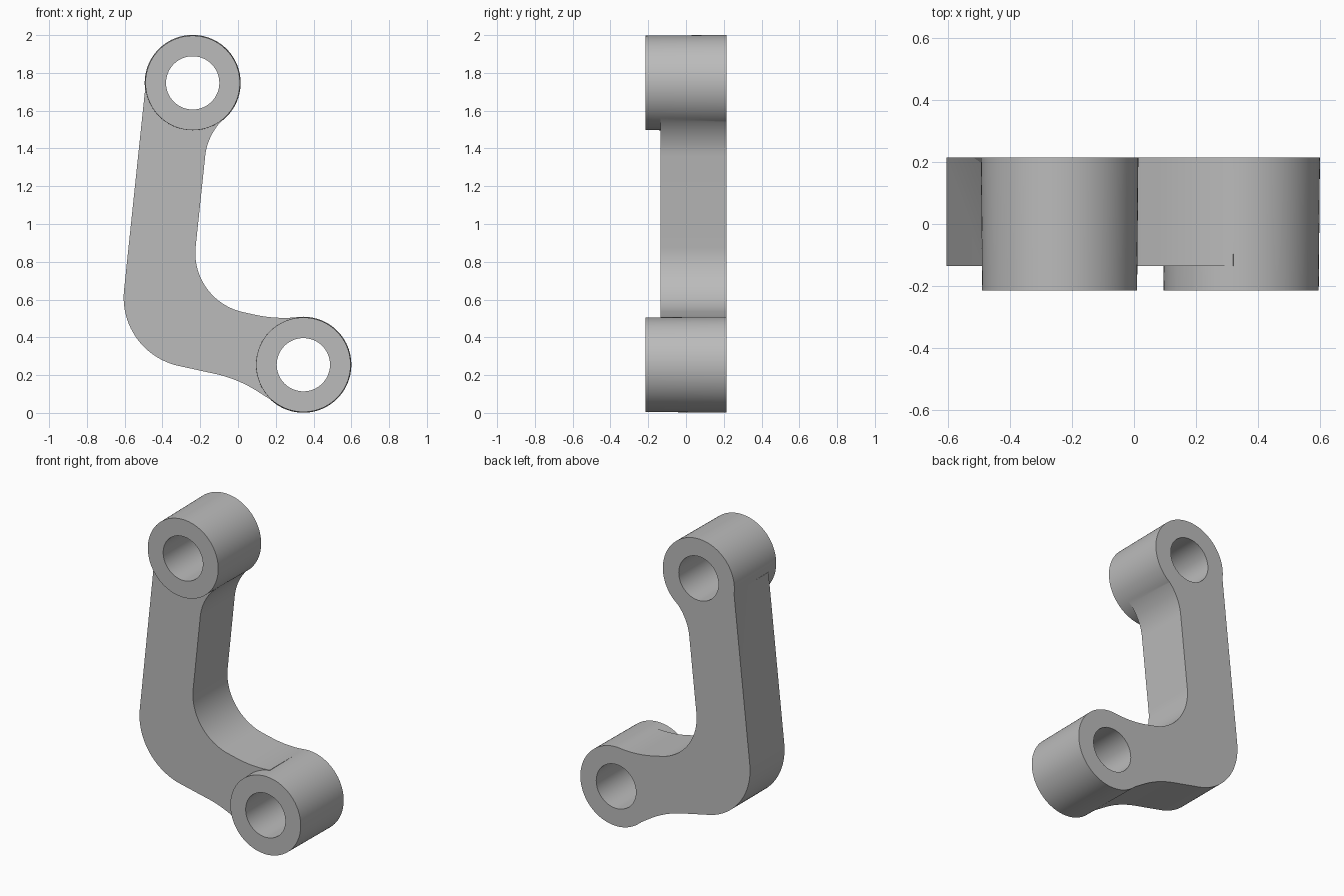
import bpy, bmesh, math
from mathutils import Vector, Matrix

cube = bpy.data.objects.get("Cube")
if cube:
    bpy.data.objects.remove(cube, do_unlink=True)

grey = bpy.data.materials.new("plain grey")
grey.use_nodes = True
GREY = (0.5, 0.5, 0.5, 1)
grey.diffuse_color = GREY
grey.node_tree.nodes["Principled BSDF"].inputs["Base Color"].default_value = GREY

FRONT, ARM_FRONT, BACK = -0.215, -0.135, 0.215
TOP_EYE, LOW_EYE = (-0.24, 1.747), (0.346, 0.255)


def make_object(name, bm):
    bmesh.ops.recalc_face_normals(bm, faces=bm.faces)
    mesh = bpy.data.meshes.new(name)
    bm.to_mesh(mesh)
    bm.free()
    mesh.materials.append(grey)
    obj = bpy.data.objects.new(name, mesh)
    bpy.context.collection.objects.link(obj)
    return obj


def rounded_outline(corners, steps=24):
    """Replace each corner (x, z, radius) by a tangent arc."""
    points = []
    for i, (x, z, radius) in enumerate(corners):
        p = Vector((x, z))
        if not radius:
            points.append(p)
            continue
        a = (Vector(corners[i - 1][:2]) - p).normalized()
        b = (Vector(corners[(i + 1) % len(corners)][:2]) - p).normalized()
        half = a.angle(b) / 2
        centre = p + (a + b).normalized() * radius / math.sin(half)
        start = p + a * radius / math.tan(half) - centre
        end = p + b * radius / math.tan(half) - centre
        sweep = start.angle(end)
        for k in range(steps + 1):
            t = k / steps
            points.append(centre + (start * math.sin((1 - t) * sweep)
                                    + end * math.sin(t * sweep)) / math.sin(sweep))
    return points


def cylinder(name, centre, y0, y1, r0, r1):
    """Round bar along y, radius r0 at y0 and r1 at y1."""
    bm = bmesh.new()
    place = (Matrix.Translation((centre[0], (y0 + y1) / 2, centre[1]))
             @ Matrix.Rotation(-math.pi / 2, 4, "X"))
    bmesh.ops.create_cone(bm, cap_ends=True, segments=96, radius1=r0, radius2=r1,
                          depth=y1 - y0, matrix=place)
    return make_object(name, bm)


def combine(target, tool, operation):
    tool.hide_render = True
    mod = target.modifiers.new(operation.lower(), "BOOLEAN")
    mod.operation, mod.solver, mod.object = operation, "EXACT", tool
    bpy.context.view_layer.objects.active = target
    bpy.ops.object.modifier_apply(modifier=mod.name)
    bpy.data.objects.remove(tool, do_unlink=True)


# Bent arm, its ends running into the eyes
outline = rounded_outline([
    (*TOP_EYE, 0), (-0.491, 1.72, 0), (-0.638, 0.32, 0.37), (0.0, 0.18, 0.7),
    (0.21, 0.046, 0), (*LOW_EYE, 0), (0.32, 0.507, 0), (0.2, 0.495, 0.73),
    (-0.254, 0.596, 0.32), (-0.161, 1.48, 0.318), (-0.07, 1.562, 0)])
bm = bmesh.new()
face = bm.faces.new([bm.verts.new((p.x, ARM_FRONT, p.y)) for p in outline])
extruded = bmesh.ops.extrude_face_region(bm, geom=[face])["geom"]
bmesh.ops.translate(bm, vec=(0, BACK - ARM_FRONT, 0),
                    verts=[v for v in extruded if isinstance(v, bmesh.types.BMVert)])
arm = make_object("bent_link_arm", bm)

# Slightly tapered eyes, then the bores through them
for eye in (TOP_EYE, LOW_EYE):
    combine(arm, cylinder("eye", eye, FRONT, BACK, 0.25, 0.254), "UNION")
for eye in (TOP_EYE, LOW_EYE):
    combine(arm, cylinder("bore", eye, FRONT - 0.1, BACK + 0.1, 0.141, 0.141), "DIFFERENCE")

bpy.ops.object.select_all(action="DESELECT")
arm.select_set(True)
bpy.context.view_layer.objects.active = arm
bpy.ops.object.shade_smooth_by_angle(angle=math.radians(30))
